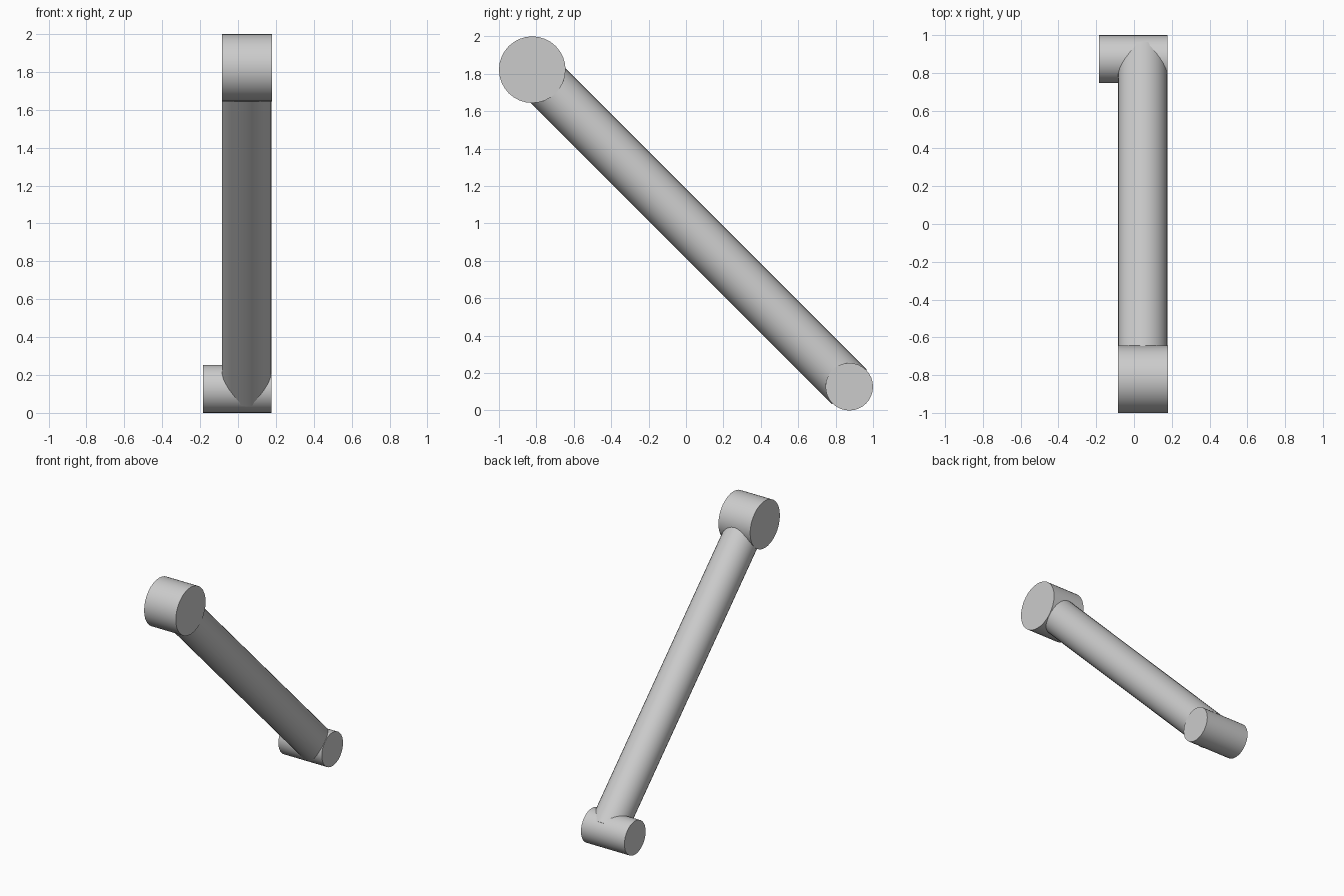
import bpy
import math
from mathutils import Vector

cube = bpy.data.objects.get("Cube")
if cube:
    bpy.data.objects.remove(cube, do_unlink=True)

grey = bpy.data.materials.new("plain grey")
grey.use_nodes = True
colour = (0.6, 0.6, 0.6, 1)
grey.diffuse_color = colour
grey.node_tree.nodes["Principled BSDF"].inputs["Base Color"].default_value = colour


def rod(name, start, end, radius):
    """Closed cylinder running between two points."""
    start, end = Vector(start), Vector(end)
    axis = end - start
    bpy.ops.mesh.primitive_cylinder_add(
        vertices=32, radius=radius, depth=axis.length,
        location=(start + end) / 2,
        rotation=axis.to_track_quat('Z', 'Y').to_euler())
    obj = bpy.context.object
    obj.name = name
    obj.data.materials.append(grey)
    bpy.ops.object.shade_smooth_by_angle(angle=math.radians(30))
    return obj


# Pivot centres in the side plane
top_y, top_z = -0.822, 1.822
low_y, low_z = 0.873, 0.127

# Wide hub at the top, pin at the bottom, slanted shaft between them
rod("upper_hub", (-0.085, top_y, top_z), (0.18, top_y, top_z), 0.178)
rod("lower_pin", (-0.185, low_y, low_z), (0.178, low_y, low_z), 0.127)
rod("shaft", (0.046, top_y, top_z), (0.046, low_y, low_z), 0.131)
